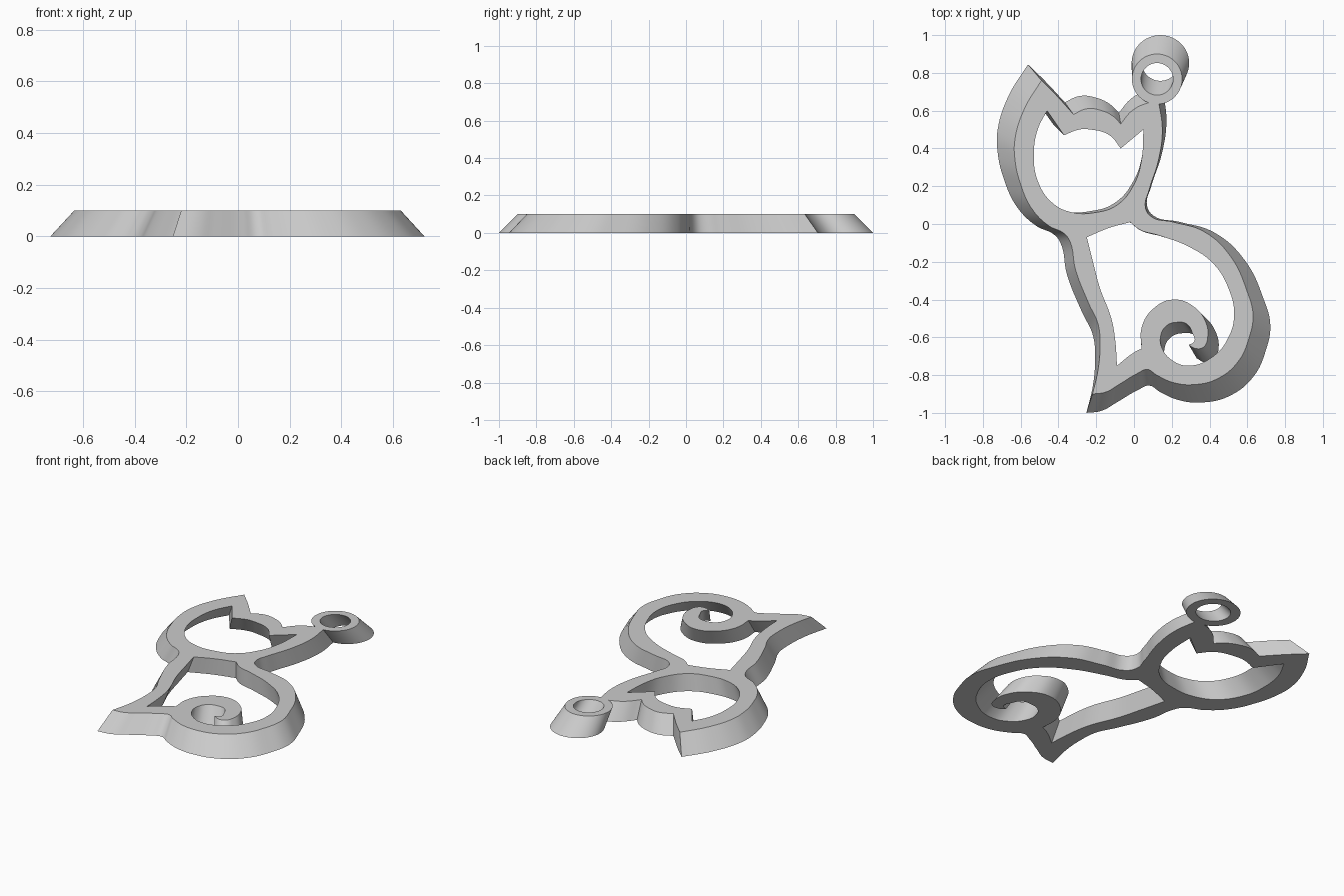
import bpy, bmesh
from math import sin, cos, tau, radians
from mathutils import Vector

HEIGHT = 0.10
FLARE = Vector((1 / 0.873, 1 / 0.9))   # underside is wider than the top

cube = bpy.data.objects.get("Cube")
if cube:
    bpy.data.objects.remove(cube, do_unlink=True)

metal = bpy.data.materials.new("plain_grey")
metal.use_nodes = True
grey = (0.6, 0.6, 0.6, 1)
metal.diffuse_color = grey
metal.node_tree.nodes["Principled BSDF"].inputs["Base Color"].default_value = grey


def add_loop(curve, strokes):
    """Closed spline of smooth strokes in hundredths; each stroke starts at a sharp corner."""
    points = [(p, i == 0) for stroke in strokes for i, p in enumerate(stroke)]
    spline = curve.splines.new('BEZIER')
    spline.bezier_points.add(len(points) - 1)
    spline.use_cyclic_u = True
    spline.resolution_u = 8
    for bezier, ((x, y), corner) in zip(spline.bezier_points, points):
        bezier.co = (x / 100, y / 100, 0)
        kind = 'VECTOR' if corner else 'AUTO'
        bezier.handle_left_type = bezier.handle_right_type = kind


def flared_plate(name, loops):
    """Fill the loops, then extrude down to a wider underside."""
    curve = bpy.data.curves.new(name + "_outline", 'CURVE')
    curve.dimensions = '2D'
    curve.fill_mode = 'FRONT'
    for strokes in loops:
        add_loop(curve, strokes)
    outline = bpy.data.objects.new(name + "_outline", curve)
    bpy.context.collection.objects.link(outline)
    bpy.context.view_layer.update()
    filled = outline.evaluated_get(bpy.context.evaluated_depsgraph_get())
    bm = bmesh.new()
    bm.from_mesh(filled.to_mesh())
    filled.to_mesh_clear()
    bpy.data.objects.remove(outline, do_unlink=True)

    bmesh.ops.remove_doubles(bm, verts=bm.verts, dist=0.0001)
    for v in bm.verts:
        v.co.z = HEIGHT
    made = bmesh.ops.extrude_face_region(bm, geom=bm.faces[:], use_keep_orig=True)
    for v in made["geom"]:
        if isinstance(v, bmesh.types.BMVert):
            v.co = (v.co.x * FLARE.x, v.co.y * FLARE.y, 0)
    bmesh.ops.recalc_face_normals(bm, faces=bm.faces)

    mesh = bpy.data.meshes.new(name)
    bm.to_mesh(mesh)
    bm.free()
    mesh.materials.append(metal)
    mesh.shade_smooth()
    mesh.set_sharp_from_angle(angle=radians(30))
    obj = bpy.data.objects.new(name, mesh)
    bpy.context.collection.objects.link(obj)
    return obj


def circle(cx, cy, r, count=16):
    points = [(cx + r * cos(tau * i / count), cy + r * sin(tau * i / count))
              for i in range(count)]
    return points


# Outer silhouette
cheek_and_chest = [(-49, 76), (-58, 61), (-63, 45), (-63, 34), (-60, 21), (-54, 8),
                   (-45, -1), (-37, -5), (-34, -9), (-31, -24), (-24, -42),
                   (-19, -53), (-18, -64), (-19, -77)]
paw_and_back = [(-22, -90), (-15, -89), (-8, -85), (2, -79), (7, -77), (12, -80),
                (21, -84), (32, -85), (44, -82), (55, -73), (61, -60), (63, -48),
                (60, -36), (51, -17), (37, -4), (21, 1), (9, 4), (6, 9), (8, 18),
                (13, 34), (15, 50)]
ear_tip = [(13, 65), (7, 64), (-1, 60)]
forehead = [(-7, 53), (-11, 57), (-17, 60), (-25, 61)]
ear_inner_edge = [(-32, 58), (-41, 68)]
silhouette = [cheek_and_chest, paw_and_back, ear_tip, forehead, ear_inner_edge]

# Opening in the head
face = [(-46, 60), (-51, 50), (-53, 37), (-51, 23), (-43, 11), (-32, 6), (-21, 6),
        (-9, 10), (0, 21), (4, 34)]
brow = [(-7, 40), (-13, 47), (-23, 50), (-29, 50)]
head_hole = [face, [(5, 50)], brow, [(-37, 47)]]

# Opening in the body, running round the curled tail
neck = [(-25, -7), (-13, -2)]
back_and_curl = [(-2, 1), (3, -3), (13, -6), (29, -12), (42, -21), (50, -34),
                 (53, -48), (50, -60), (42, -70), (29, -75), (20, -72), (15, -66),
                 (14, -60), (17, -54), (23, -52), (28, -53), (31, -58), (32, -62)]
tail_outside = [(29, -64), (33, -66), (37, -65), (39, -60), (38, -52), (32, -44),
                (21, -40), (10, -45), (4, -55)]
tail_root = [(4, -66), (0, -68)]
chest_inside = [(-9, -75), (-10, -61), (-12, -50), (-18, -34), (-22, -19)]
body_hole = [neck, back_and_curl, tail_outside, tail_root, chest_inside]

flared_plate("cat_outline", [silhouette, head_hole, body_hole])


# Hanging ring on the ear tip, a smooth loop has no corner points
def ring_loop(r):
    points = circle(12.2, 76.7, r, 48)
    return [[p] for p in points]


flared_plate("hanging_ring", [ring_loop(13.3), ring_loop(8.5)])
